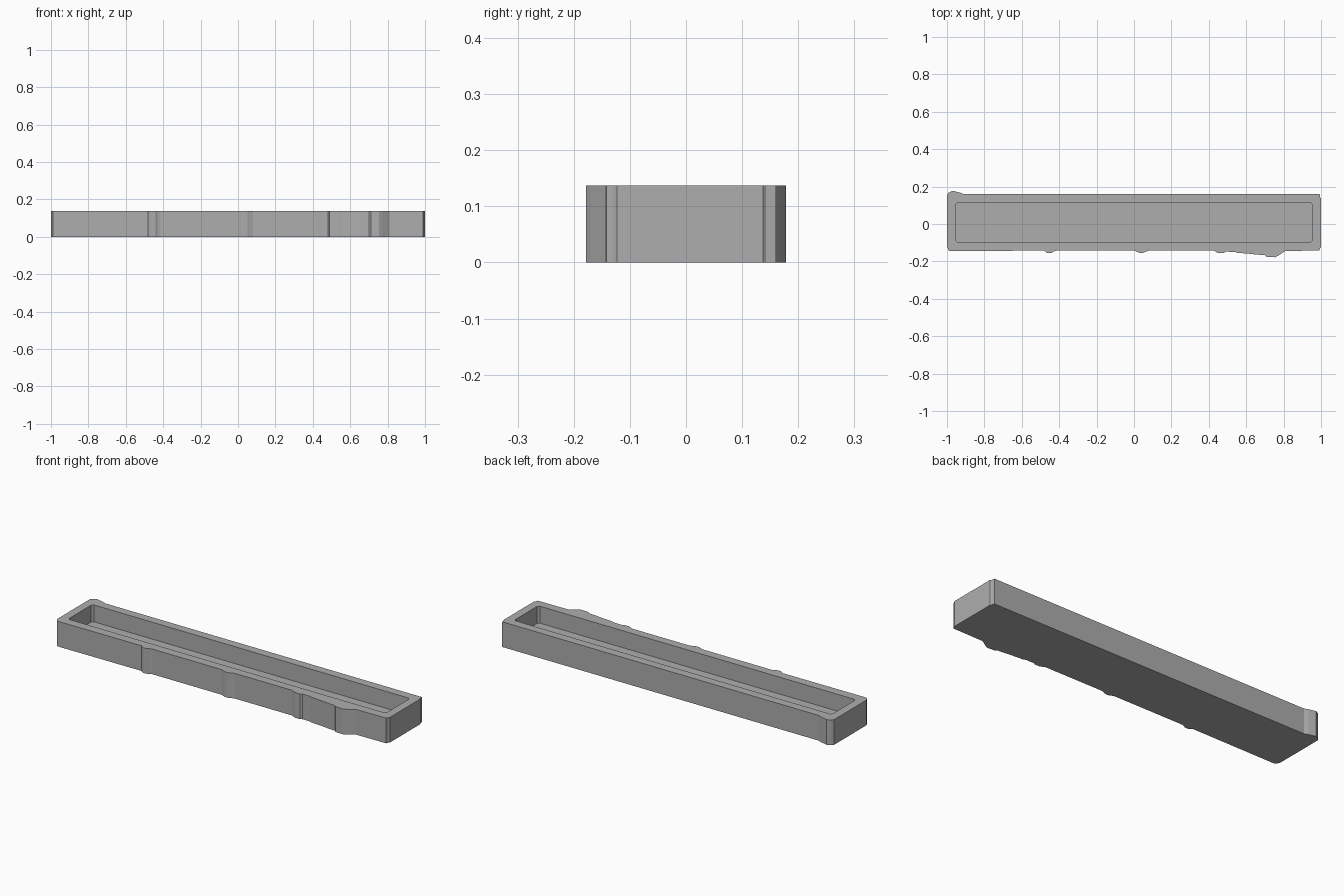
import bpy
import bmesh

default_cube = bpy.data.objects.get("Cube")
if default_cube:
    bpy.data.objects.remove(default_cube, do_unlink=True)

HEIGHT = 0.137
FLOOR = 0.045

grey = bpy.data.materials.new("plain grey")
grey.use_nodes = True
colour = (0.42, 0.42, 0.42, 1)
grey.diffuse_color = colour
grey.node_tree.nodes["Principled BSDF"].inputs["Base Color"].default_value = colour

# Worn outer outline, counter-clockwise from the front left corner
left_front = [(-1, -0.12), (-0.99, -0.142), (-0.98, -0.145)]
small_chips = [(-0.48, -0.142), (-0.475, -0.148), (-0.46, -0.156), (-0.44, -0.154),
               (-0.43, -0.147), (-0.415, -0.143),
               (0.005, -0.143), (0.015, -0.149), (0.03, -0.155), (0.05, -0.154),
               (0.06, -0.149), (0.08, -0.142)]
large_bulge = [(0.425, -0.142), (0.45, -0.155), (0.48, -0.155), (0.49, -0.148),
               (0.54, -0.149), (0.55, -0.154), (0.605, -0.158), (0.65, -0.163),
               (0.7, -0.167), (0.71, -0.176), (0.755, -0.178), (0.77, -0.17),
               (0.79, -0.157), (0.81, -0.144)]
right_end = [(0.99, -0.142), (0.995, -0.13), (1, -0.123),
             (1, 0.137), (0.995, 0.143), (0.993, 0.16)]
back_bump = [(-0.91, 0.16), (-0.93, 0.168), (-0.97, 0.178), (-0.985, 0.171),
             (-0.99, 0.168), (-1, 0.157)]
outer = left_front + small_chips + large_bulge + right_end + back_bump

# Chamfered rectangle of the recess
X, BACK, FRONT, C = 0.955, 0.113, -0.095, 0.01
inner = [(-X, FRONT + C), (-X + C, FRONT), (X - C, FRONT), (X, FRONT + C),
         (X, BACK - C), (X - C, BACK), (-X + C, BACK), (-X, BACK - C)]

bm = bmesh.new()


def ring(points, z):
    """Add a closed loop of vertices and edges at one height."""
    verts = [bm.verts.new((x, y, z)) for x, y in points]
    edges = [bm.edges.new((a, b)) for a, b in zip(verts, verts[1:] + verts[:1])]
    return verts, edges


def walls(low, high):
    """Join two loops with upright faces."""
    for i in range(len(low)):
        j = (i + 1) % len(low)
        bm.faces.new((low[i], low[j], high[j], high[i]))


outer_low, _ = ring(outer, 0)
outer_high, outer_rim = ring(outer, HEIGHT)
inner_low, _ = ring(inner, FLOOR)
inner_high, inner_rim = ring(inner, HEIGHT)

walls(outer_low, outer_high)
walls(inner_high, inner_low)
bm.faces.new(outer_low[::-1])
bm.faces.new(inner_low)

# Flat rim between the two top loops
bmesh.ops.triangle_fill(bm, edges=outer_rim + inner_rim, use_beauty=True,
                        use_dissolve=False, normal=(0, 0, 1))
bmesh.ops.recalc_face_normals(bm, faces=bm.faces[:])

mesh = bpy.data.meshes.new("trough")
bm.to_mesh(mesh)
bm.free()
mesh.materials.append(grey)
trough = bpy.data.objects.new("trough", mesh)
bpy.context.collection.objects.link(trough)
